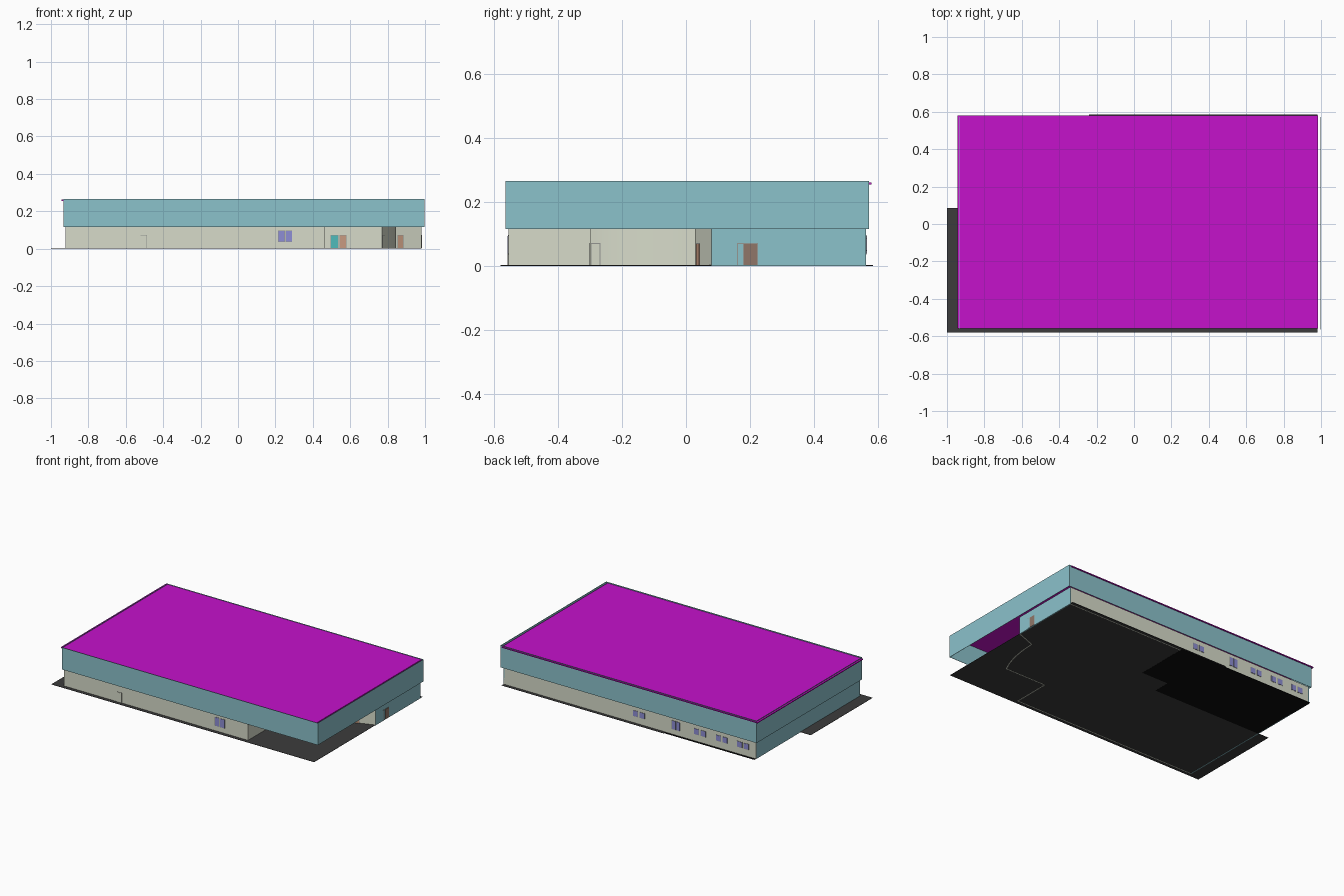
import bpy, bmesh
from mathutils import Vector

if "Cube" in bpy.data.objects:
    bpy.data.objects.remove(bpy.data.objects["Cube"])


def mat(name, r, g, b):
    m = bpy.data.materials.new(name)
    m.diffuse_color = (r, g, b, 1)
    m.use_nodes = True
    m.node_tree.nodes["Principled BSDF"].inputs["Base Color"].default_value = m.diffuse_color
    return m


TEAL = mat("teal", 0.26, 0.54, 0.60)
BEIGE = mat("beige", 0.68, 0.71, 0.59)
ROOF = mat("magenta", 0.56, 0.006, 0.60)
DARK = mat("dark_grey", 0.045, 0.045, 0.045)
BLACK = mat("black", 0.004, 0.004, 0.004)
GLASS = mat("window_blue", 0.27, 0.27, 0.66)
FRAME = mat("frame_grey", 0.30, 0.31, 0.29)
CYAN = mat("cyan_door", 0.08, 0.50, 0.50)
ORANGE = mat("orange_door", 0.58, 0.33, 0.22)
BROWN = mat("brown_door", 0.28, 0.18, 0.14)


def finish(name, bm, m):
    bmesh.ops.recalc_face_normals(bm, faces=bm.faces)
    me = bpy.data.meshes.new(name)
    bm.to_mesh(me)
    bm.free()
    me.materials.append(m)
    ob = bpy.data.objects.new(name, me)
    bpy.context.collection.objects.link(ob)
    return ob


def slab(name, pts, z0, z1, m):
    """Flat plan outline extruded from z0 to z1."""
    bm = bmesh.new()
    f = bm.faces.new([bm.verts.new((x, y, z0)) for x, y in pts])
    ext = bmesh.ops.extrude_face_region(bm, geom=[f])["geom"]
    bmesh.ops.translate(bm, vec=(0, 0, z1 - z0),
                        verts=[v for v in ext if isinstance(v, bmesh.types.BMVert)])
    return finish(name, bm, m)


def rect(x0, y0, x1, y1):
    return [(x0, y0), (x1, y0), (x1, y1), (x0, y1)]


def wall(name, a, b, z0, z1, m, t=0.006):
    """Straight wall from a to b, thickened to the left of its direction."""
    a, b = Vector(a), Vector(b)
    d = (b - a).normalized()
    n = Vector((-d.y, d.x)) * t
    return slab(name, [a, b, b + n, a + n], z0, z1, m)


def panel(name, a, b, s0, s1, z0, z1, m, out=0.0015):
    """Thin panel on the outside of wall a-b between distances s0 and s1."""
    a, b = Vector(a), Vector(b)
    d = (b - a).normalized()
    wall(name, a + d * s0, a + d * s1, z0, z1, m, t=-out)


# ground plates
slab("ground_plate", [(-1, -0.58), (0.98, -0.58), (0.98, 0.585), (-0.24, 0.585),
                      (-0.24, 0.085), (-1, 0.085)], 0.001, 0.003, DARK)
slab("back_floor", [(-0.92, 0.085), (-0.1, 0.085), (-0.1, 0.2), (0.1, 0.2),
                    (0.1, 0.578), (-0.92, 0.578)], 0, 0.002, BLACK)

# lower walls, listed counter-clockwise so thickness goes inward
H = 0.118
FL, FR, BR, BL = (-0.922, -0.556), (0.465, -0.556), (0.981, 0.564), (-0.922, 0.564)
P1, P2, P3, P4 = (0.465, -0.30), (0.77, -0.30), (0.845, 0.03), (0.981, 0.08)
wall("front_wall", FL, FR, 0, H, BEIGE)
wall("porch_side_wall", FR, P1, 0, H, BEIGE)
wall("porch_back_wall", P1, P2, 0, H, BEIGE)
wall("porch_angled_wall", P3, P4, 0, H, BEIGE)
wall("right_wall", P4, BR, 0, H, TEAL)
wall("back_wall", BR, BL, 0, H, BEIGE)
wall("left_wall", BL, FL, 0, H, TEAL)

# curved porch wall
curve = []
ctrl = Vector((0.84, -0.17))
for i in range(17):
    t = i / 16
    curve.append(Vector(P2) * (1 - t) ** 2 + ctrl * 2 * t * (1 - t) + Vector(P3) * t * t)
inner = [p + Vector((-0.006, 0.002)) for p in reversed(curve)]
ob = slab("porch_curved_wall", curve + inner, 0, H, BEIGE)
bpy.context.view_layer.objects.active = ob
ob.select_set(True)
bpy.ops.object.shade_smooth_by_angle()

# upper fascia band and roof
B = [(-0.933, -0.565), (0.997, -0.565), (0.997, 0.573), (-0.933, 0.573)]
for i, side in enumerate(("front", "right", "back", "left")):
    wall(side + "_fascia", B[i], B[(i + 1) % 4], 0.116, 0.266, TEAL, t=0.002)
slab("roof", rect(-0.945, -0.558, 0.983, 0.58), 0.256, 0.262, ROOF)


def window(name, a, b, s, w, z0, z1, gap):
    """Pair of panes centred at distance s, each with a frame."""
    for k in (-1, 1):
        c = s + k * (w + gap) / 2
        panel(name + "_frame", a, b, c - w / 2, c + w / 2, z0, z1, FRAME)
        panel(name + "_glass", a, b, c - w / 2 + 0.002, c + w / 2 - 0.002,
              z0 + 0.002, z1 - 0.002, GLASS, out=0.0025)


def door(name, a, b, s0, s1, m):
    panel(name + "_frame", a, b, s0, s1, 0.003, 0.072, FRAME)
    panel(name + "_leaf", a, b, s0 + 0.002, s1 - 0.002, 0.003, 0.070, m, out=0.0025)


# windows
window("front_window", FL, FR, 0.252 - FL[0], 0.036, 0.037, 0.097, 0.003)
window("back_tall_window", BR, BL, BR[0] + 0.32, 0.030, 0.037, 0.097, 0.003)
for x in (-0.04, -0.50, -0.665, -0.825):
    window("back_small_window", BR, BL, BR[0] - x, 0.038, 0.048, 0.088, 0.012)

# doors
door("front_door", FL, FR, 0.40, 0.436, BEIGE)
door("porch_cyan_door", P1, P2, 0.029, 0.072, CYAN)
door("porch_orange_door", P1, P2, 0.079, 0.115, ORANGE)
door("porch_curve_door", curve[0], curve[2], 0.004, 0.036, BEIGE)
door("porch_angled_door", P3, P4, 0.008, 0.042, ORANGE)
door("right_teal_door", P4, BR, 0.08, 0.10, TEAL)
door("right_brown_door", P4, BR, 0.10, 0.145, BROWN)
